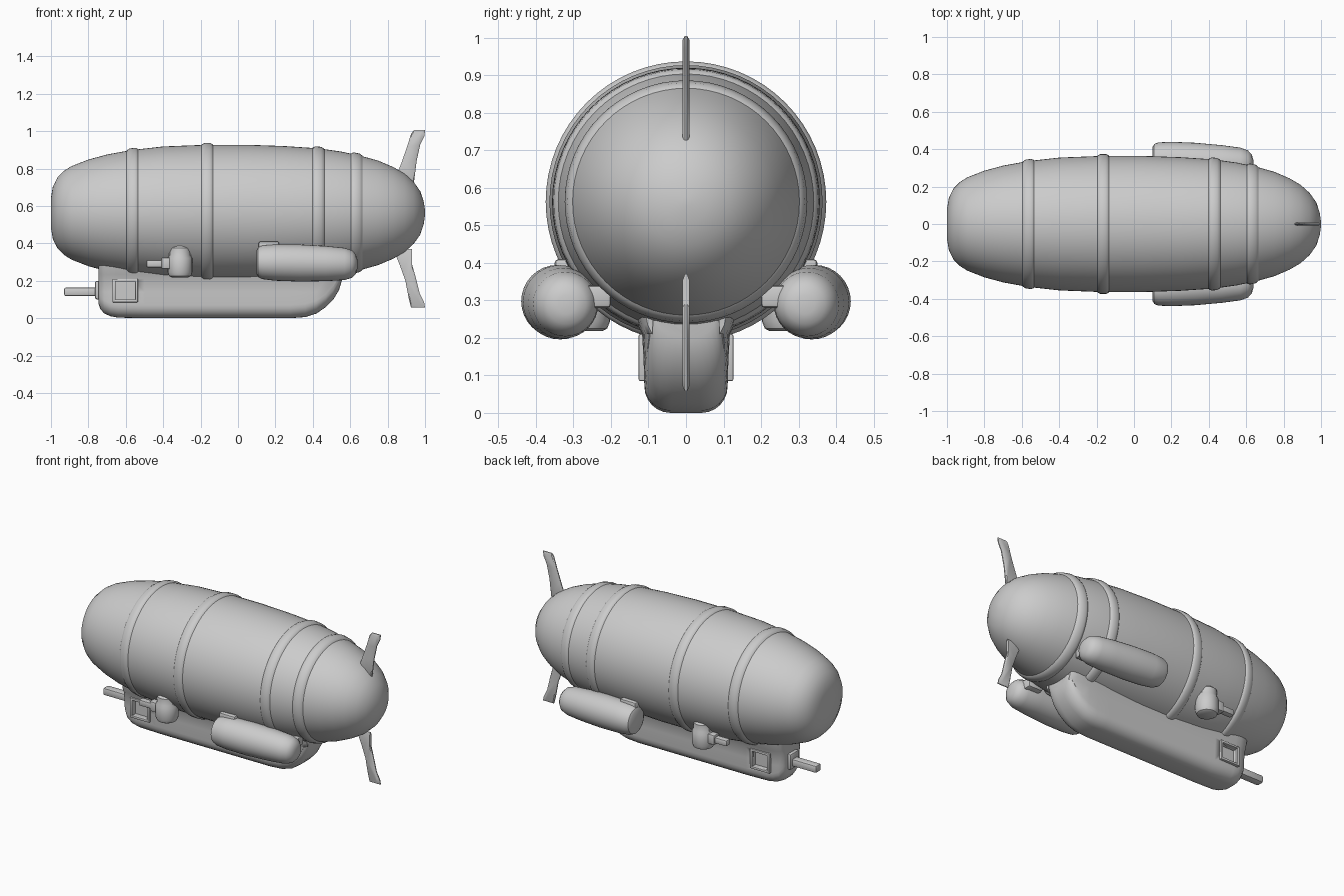
import bpy, bmesh
from math import sin, cos, pi, radians
from mathutils import Matrix, Vector

if "Cube" in bpy.data.objects:
    bpy.data.objects.remove(bpy.data.objects["Cube"])


def finish(name, bm, angle=35):
    bmesh.ops.recalc_face_normals(bm, faces=bm.faces)
    me = bpy.data.meshes.new(name)
    bm.to_mesh(me)
    bm.free()
    ob = bpy.data.objects.new(name, me)
    bpy.context.collection.objects.link(ob)
    bpy.ops.object.select_all(action='DESELECT')
    ob.select_set(True)
    bpy.context.view_layer.objects.active = ob
    bpy.ops.object.shade_smooth_by_angle(angle=radians(angle))
    return ob


def loft(name, rings):
    """Skin closed rings of points and cap both ends."""
    bm = bmesh.new()
    vs = [[bm.verts.new(p) for p in r] for r in rings]
    n = len(vs[0])
    for a, b in zip(vs, vs[1:]):
        for i in range(n):
            j = (i + 1) % n
            bm.faces.new((a[i], a[j], b[j], b[i]))
    bm.faces.new(vs[0])
    bm.faces.new(vs[-1])
    return finish(name, bm)


def revolve_x(name, profile, y, z, seg, slope=0.0, drop=0.0):
    """Circular sections (x, radius) along x; slope/drop tilt the axis."""
    x0 = (profile[0][0] + profile[-1][0]) / 2
    return loft(name, [[(x, y + slope * (x - x0) + r * cos(2 * pi * i / seg),
                         z + drop * (x - x0) + r * sin(2 * pi * i / seg))
                        for i in range(seg)] for x, r in profile])


def box(name, lo, hi, bevel=0.008):
    bm = bmesh.new()
    lo, hi = Vector(lo), Vector(hi)
    bmesh.ops.create_cube(bm, size=1, matrix=Matrix.Translation((lo + hi) / 2)
                          @ Matrix.Diagonal((*(hi - lo), 1)))
    if bevel:
        bmesh.ops.bevel(bm, geom=bm.edges[:], offset=bevel, segments=2,
                        profile=0.5, affect='EDGES')
    return finish(name, bm)


# Gas envelope
HULL = [(-1, .08), (-.99, .14), (-.965, .19), (-.93, .225), (-.89, .25), (-.8, .285),
        (-.7, .312), (-.57, .336), (-.4, .355), (-.17, .364), (.05, .364), (.25, .357),
        (.43, .345), (.55, .328), (.65, .307), (.75, .279), (.83, .245), (.89, .21),
        (.94, .165), (.975, .115), (.993, .06), (1, .012)]
revolve_x("envelope", HULL, 0, .563, 64)


def hull_r(x):
    for (a, ra), (b, rb) in zip(HULL, HULL[1:]):
        if a <= x <= b:
            return ra + (rb - ra) * (x - a) / (b - a)


# Raised ribs around the envelope
for k, x in enumerate((-.565, -.165, .43, .635)):
    revolve_x(f"envelope_rib_{k}", [(x + d, hull_r(x + d) + h) for d, h in
              ((-.04, -.01), (-.028, .004), (-.015, .01), (.015, .01),
               (.028, .004), (.04, -.01))], 0, .563, 64)

# Gondola: U-shaped section lofted along x
def u_section(x, zb, w):
    r = min(.07, w * .8)
    half = [(w + .025, .30), (w + .012, .235), (w, .21), (w - .004, max(zb + r, .14) if zb < .07 else zb + r)]
    half += [(w - .006 - r + r * cos(t * pi / 12), zb + r - r * sin(t * pi / 12))
             for t in range(0, 7)]
    return [(x, y, z) for y, z in half] + [(x, -y, z) for y, z in reversed(half)]


gondola = loft("gondola", [u_section(*s) for s in (
    (-.745, .075, .07), (-.737, .05, .088), (-.715, .025, .103), (-.68, .01, .112),
    (-.64, .003, .116), (-.5, 0, .117), (.28, 0, .117), (.36, .006, .117),
    (.42, .025, .115), (.47, .06, .112), (.51, .1, .107), (.54, .15, .1),
    (.555, .2, .09))])

# Cockpit windows: recess with raised frame on both sides
for s, side in ((-1, "right"), (1, "left")):
    ya, yb = sorted((s * .09, s * .2))
    cut = box(f"window_cutter_{side}", (-.655, ya, .1), (-.55, yb, .195), 0)
    cut.hide_render = True
    cut.hide_viewport = True
    m = gondola.modifiers.new("window_" + side, 'BOOLEAN')
    m.object, m.solver = cut, 'EXACT'
    ya, yb = sorted((s * .1, s * .126))
    for tag, x0, x1, z0, z1 in (("front", -.672, -.655, .085, .21), ("rear", -.55, -.535, .085, .21),
                                ("sill", -.672, -.535, .085, .1), ("head", -.672, -.535, .195, .21)):
        box(f"window_{tag}_{side}", (x0, ya, z0), (x1, yb, z1), .004)

# Nose gun
box("nose_gun", (-.93, -.026, .118), (-.7, .026, .164), .01)
box("nose_gun_mount", (-.765, -.045, .1), (-.7, .045, .2), .012)

for s, side in ((-1, "right"), (1, "left")):
    # Side gun turret
    prof = [(.218, .045), (.225, .058), (.245, .066), (.32, .066), (.335, .058), (.375, .056), (.385, .045)]
    loft(f"turret_{side}", [[(-.31 + r * cos(i * pi / 12), s * .268 + r * sin(i * pi / 12), z)
                             for i in range(24)] for z, r in prof])
    y = s * .275
    box(f"turret_gun_{side}", (-.49, y - .02, .272), (-.35, y + .02, .31))
    box(f"turret_breech_{side}", (-.41, y - .028, .262), (-.35, y + .028, .325))
    box(f"turret_base_{side}", (-.37, s * .24 - .05, .31), (-.25, s * .24 + .05, .38), .012)

    # Engine pod, toed in towards the stern
    revolve_x(f"engine_pod_{side}", [(.1, .065), (.108, .08), (.13, .09), (.2, .097), (.33, .099),
              (.47, .094), (.57, .086), (.61, .073), (.63, .052), (.638, .025)],
              s * .333, .294, 32, slope=-s * .055, drop=-.02)
    # Pod struts
    ya, yb = sorted((s * .24, s * .35))
    box(f"pod_strut_front_{side}", (.11, ya, .34), (.22, yb, .41), .01)
    ya, yb = sorted((s * .2, s * .31))
    box(f"pod_strut_rear_{side}", (.5, ya, .28), (.6, yb, .34), .01)


# Tail fins
def fin(name, outline):
    ys = (-.004, .004)
    cx = sum(p[0] for p in outline) / len(outline)
    cz = sum(p[1] for p in outline) / len(outline)
    rings = [[(cx + (x - cx) * k, y, cz + (z - cz) * (1 - (1 - k) * .3)) for x, z in outline]
             for y, k in ((-.009, .7), (-.003, 1), (.003, 1), (.009, .7))]
    return loft(name, rings)


fin("upper_fin", [(.83, .72), (.87, .82), (.905, .92), (.925, .985), (.94, 1.005), (1, 1.005),
                  (.997, .975), (.975, .93), (.955, .84), (.94, .72)])
fin("lower_fin", [(.83, .37), (.87, .27), (.895, .2), (.912, .11), (.925, .058), (1, .058),
                  (.995, .085), (.972, .13), (.95, .22), (.93, .29), (.93, .37)])
